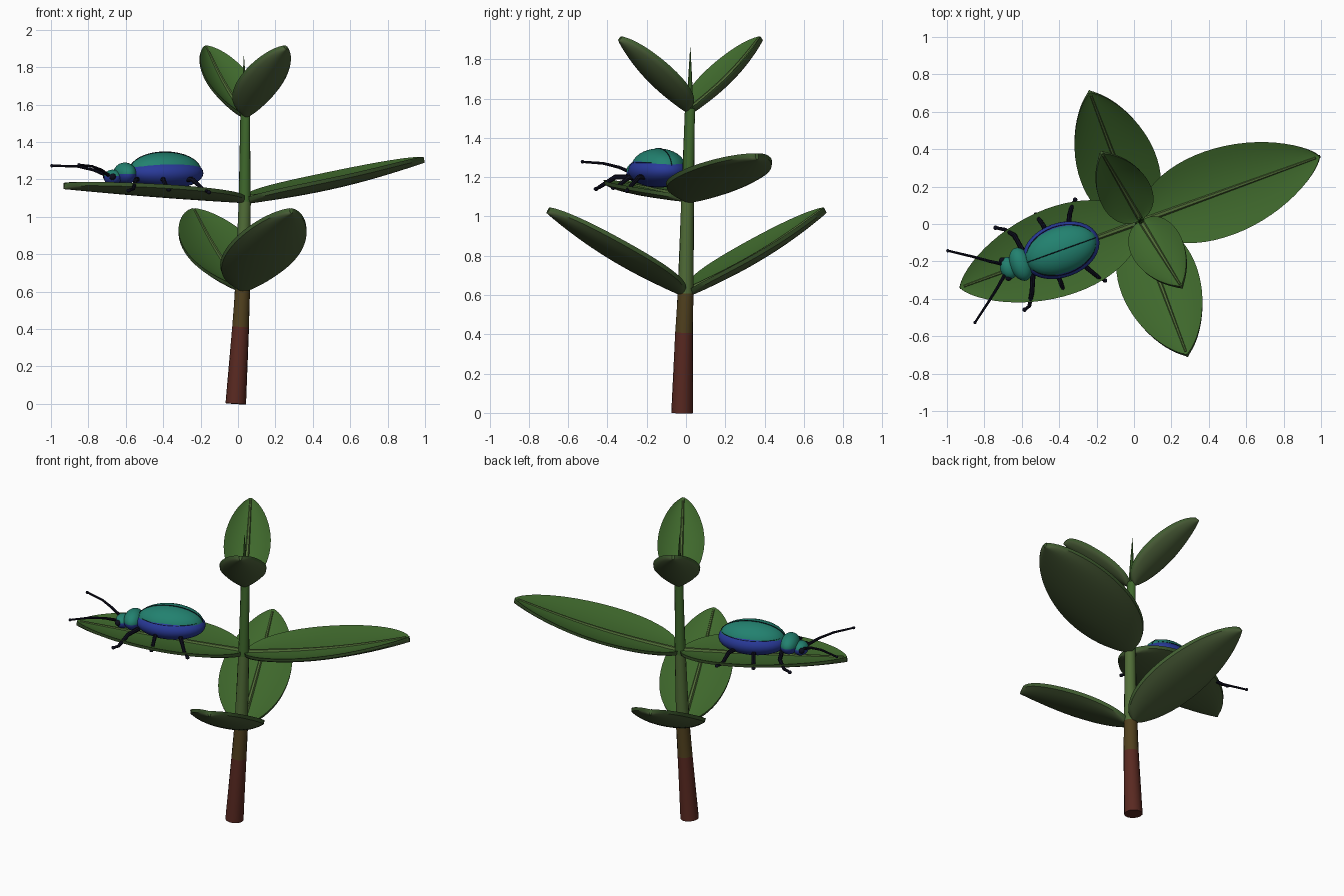
import bpy, bmesh, math
from mathutils import Vector, Matrix

if "Cube" in bpy.data.objects:
    bpy.data.objects.remove(bpy.data.objects["Cube"])


def material(name, rgb):
    m = bpy.data.materials.new(name)
    m.diffuse_color = (*rgb, 1)
    m.use_nodes = True
    m.node_tree.nodes["Principled BSDF"].inputs["Base Color"].default_value = m.diffuse_color
    return m


BARK = material("red_brown", (0.100, 0.022, 0.015))
OLIVE = material("olive_brown", (0.082, 0.052, 0.013))
STEM = material("pale_green", (0.080, 0.150, 0.038))
LEAF = material("leaf_green", (0.049, 0.138, 0.025))
EDGE = material("leaf_edge", (0.052, 0.110, 0.030))
UNDER = material("leaf_underside", (0.070, 0.112, 0.040))
TEAL = material("teal", (0.016, 0.220, 0.160))
BLUE = material("blue", (0.022, 0.042, 0.320))
BLACK = material("near_black", (0.004, 0.004, 0.012))


def finish(bm, name, mats, angle=40):
    bmesh.ops.recalc_face_normals(bm, faces=bm.faces)
    me = bpy.data.meshes.new(name)
    bm.to_mesh(me)
    bm.free()
    for m in mats:
        me.materials.append(m)
    ob = bpy.data.objects.new(name, me)
    bpy.context.collection.objects.link(ob)
    bpy.ops.object.select_all(action='DESELECT')
    ob.select_set(True)
    bpy.context.view_layer.objects.active = ob
    bpy.ops.object.shade_smooth_by_angle(angle=math.radians(angle))
    return ob


def tube(name, pts, radii, mats, sides=8):
    """Tapered tube; one material per segment when several are given."""
    bm = bmesh.new()
    pts = [Vector(p) for p in pts]
    rings = []
    for i, p in enumerate(pts):
        d = (pts[min(i + 1, len(pts) - 1)] - pts[max(i - 1, 0)]).normalized()
        q = d.to_track_quat('Z', 'Y')
        rings.append([bm.verts.new(p + q @ Vector((math.cos(a), math.sin(a), 0)) * radii[i])
                      for a in (2 * math.pi * k / sides for k in range(sides))])
    for i in range(len(rings) - 1):
        for k in range(sides):
            j = (k + 1) % sides
            f = bm.faces.new((rings[i][k], rings[i][j], rings[i + 1][j], rings[i + 1][k]))
            f.material_index = min(i, len(mats) - 1)
    bm.faces.new(rings[0])
    bm.faces.new(rings[-1]).material_index = len(mats) - 1
    return finish(bm, name, mats)


def leaf(name, base, tip, half, cup, sag, thick=0.032):
    """Cupped, pointed leaf with a pale midrib."""
    base, tip = Vector(base), Vector(tip)
    d = tip - base
    side = Vector((0, 0, 1)).cross(d).normalized()
    up = d.cross(side).normalized()
    n, cols = 28, 12

    def width(t):
        return half * t ** 0.55 * (1 - t) ** 0.72 / 0.42

    def surf(t, v):
        w = max(width(t), 0.008)
        rise = cup * v * v * w / half - sag * math.sin(math.pi * t)
        return base + d * t + side * (w * v) + up * rise

    # samples crowd toward both ends for a clean outline
    ts = [0.5 - 0.5 * math.cos(math.pi * i / n) for i in range(n + 1)]
    vs = [-1 + 2 * j / cols for j in range(cols + 1)]
    bm = bmesh.new()
    top = [[bm.verts.new(surf(t, v)) for v in vs] for t in ts]
    bot = [[bm.verts.new(surf(t, v * 0.98) - up * thick * (1 - 0.4 * v ** 4)) for v in vs]
           for t in ts]
    for i in range(n):
        for j in range(cols):
            bm.faces.new((top[i][j], top[i + 1][j], top[i + 1][j + 1], top[i][j + 1]))
            f = bm.faces.new((bot[i][j], bot[i][j + 1], bot[i + 1][j + 1], bot[i + 1][j]))
            f.material_index = 1
        for j in (0, cols):
            f = bm.faces.new((top[i][j], top[i + 1][j], bot[i + 1][j], bot[i][j]))
            f.material_index = 2
    for i in (0, n):
        for j in range(cols):
            f = bm.faces.new((top[i][j], top[i][j + 1], bot[i][j + 1], bot[i][j]))
            f.material_index = 2
    finish(bm, name, [LEAF, UNDER, EDGE])

    rib = [0.01 + 0.97 * i / 12 for i in range(13)]
    tube(name + "_midrib", [surf(t, 0) for t in rib],
         [0.016 - 0.010 * t for t in rib], [STEM], 6)


# stem, coloured in bands, with a pointed bud
tube("stem",
     [(-0.012, -0.02, 0), (0.014, -0.01, 0.41), (0.024, -0.002, 0.61),
      (0.036, 0.008, 1.08), (0.038, 0.02, 1.55)],
     [0.055, 0.045, 0.041, 0.033, 0.026], [BARK, OLIVE, STEM, LEAF], 16)
tube("bud", [(0.036, 0.02, 1.53), (0.034, 0.021, 1.70), (0.031, 0.022, 1.86)],
     [0.02, 0.011, 0.001], [LEAF], 8)

# three crossed pairs of leaves
leaf("lower_leaf_front", (0.025, -0.01, 0.625), (0.282, -0.695, 1.045), 0.213, 0.045, 0.025)
leaf("lower_leaf_back", (0.025, 0.01, 0.625), (-0.235, 0.70, 1.045), 0.213, 0.045, 0.025)
leaf("middle_leaf_right", (0.04, 0.015, 1.10), (0.99, 0.36, 1.32), 0.235, 0.045, 0.025)
leaf("middle_leaf_left", (0.03, 0.01, 1.105), (-0.93, -0.34, 1.18), 0.238, 0.035, 0.005)
leaf("upper_leaf_front", (0.037, 0.015, 1.55), (0.25, -0.33, 1.915), 0.14, 0.05, 0.02, 0.026)
leaf("upper_leaf_back", (0.034, 0.025, 1.55), (-0.17, 0.375, 1.915), 0.14, 0.05, 0.02, 0.026)

# beetle, lying along the left leaf
YAW = 0.345


def ellipsoid(name, loc, radii, mat, lower=None, half=False, split=0.0):
    bm = bmesh.new()
    bmesh.ops.create_uvsphere(bm, u_segments=32, v_segments=16, radius=1)
    if half:
        bmesh.ops.delete(bm, geom=[v for v in bm.verts if v.co.z < -0.01], context='VERTS')
    if lower:
        for f in bm.faces:
            f.material_index = int(f.calc_center_median().z < split)
    bm.transform(Matrix.Translation(loc) @ Matrix.Rotation(YAW, 4, 'Z')
                 @ Matrix.Diagonal((*radii, 1)))
    return finish(bm, name, [mat, lower] if lower else [mat], 60)


ellipsoid("beetle_abdomen", (-0.39, -0.14, 1.233), (0.212, 0.146, 0.086), BLUE)
ellipsoid("wing_cases", (-0.39, -0.14, 1.25), (0.2, 0.129, 0.096), TEAL, half=True)
ellipsoid("wing_case_seam", (-0.39, -0.14, 1.25), (0.203, 0.009, 0.0995), BLACK, half=True)
ellipsoid("wing_case_rim", (-0.39, -0.14, 1.274), (0.1925, 0.1305, 0.004), BLACK)
ellipsoid("thorax", (-0.605, -0.215, 1.23), (0.058, 0.092, 0.06), TEAL, BLUE)
HEAD = Vector((-0.67, -0.235, 1.21))
ellipsoid("head", HEAD, (0.046, 0.06, 0.042), TEAL, BLUE, split=0.25)
for label, s in (("left", -1), ("right", 1)):
    off = Matrix.Rotation(YAW, 3, 'Z') @ Vector((-0.018, 0.05 * s, 0.004))
    ellipsoid(label + "_eye", HEAD + off, (0.018, 0.016, 0.018), BLACK)

# antennae with small end knobs
for label, pts in (
        ("far", [(-0.70, -0.215, 1.22), (-0.77, -0.20, 1.25), (-0.86, -0.175, 1.27), (-0.995, -0.143, 1.273)]),
        ("near", [(-0.69, -0.27, 1.22), (-0.73, -0.34, 1.25), (-0.78, -0.42, 1.27), (-0.85, -0.527, 1.278)])):
    tube(label + "_antenna", pts, [0.010, 0.008, 0.007, 0.006], [BLACK])
    ellipsoid(label + "_antenna_tip", pts[-1], (0.009, 0.009, 0.009), BLACK)

# legs: hip, knee, ankle, foot
LEGS = {
    "front_far": [(-0.58, -0.17, 1.20), (-0.64, -0.06, 1.19), (-0.69, -0.03, 1.155), (-0.74, -0.02, 1.15)],
    "middle_far": [(-0.45, -0.07, 1.20), (-0.49, 0.0, 1.20), (-0.515, 0.035, 1.15), (-0.525, 0.05, 1.145)],
    "rear_far": [(-0.35, -0.03, 1.20), (-0.345, 0.05, 1.20), (-0.33, 0.10, 1.14), (-0.315, 0.13, 1.135)],
    "front_near": [(-0.54, -0.26, 1.20), (-0.545, -0.36, 1.20), (-0.56, -0.44, 1.15), (-0.585, -0.458, 1.14)],
    "middle_near": [(-0.41, -0.22, 1.20), (-0.40, -0.29, 1.20), (-0.38, -0.345, 1.155), (-0.37, -0.37, 1.145)],
    "rear_near": [(-0.30, -0.18, 1.20), (-0.245, -0.24, 1.20), (-0.19, -0.285, 1.15), (-0.155, -0.302, 1.13)],
}
for label, pts in LEGS.items():
    tube(label + "_leg", pts, [0.014, 0.013, 0.010, 0.008], [BLACK])
    ellipsoid(label + "_foot", pts[-1], (0.012, 0.012, 0.010), BLACK)
